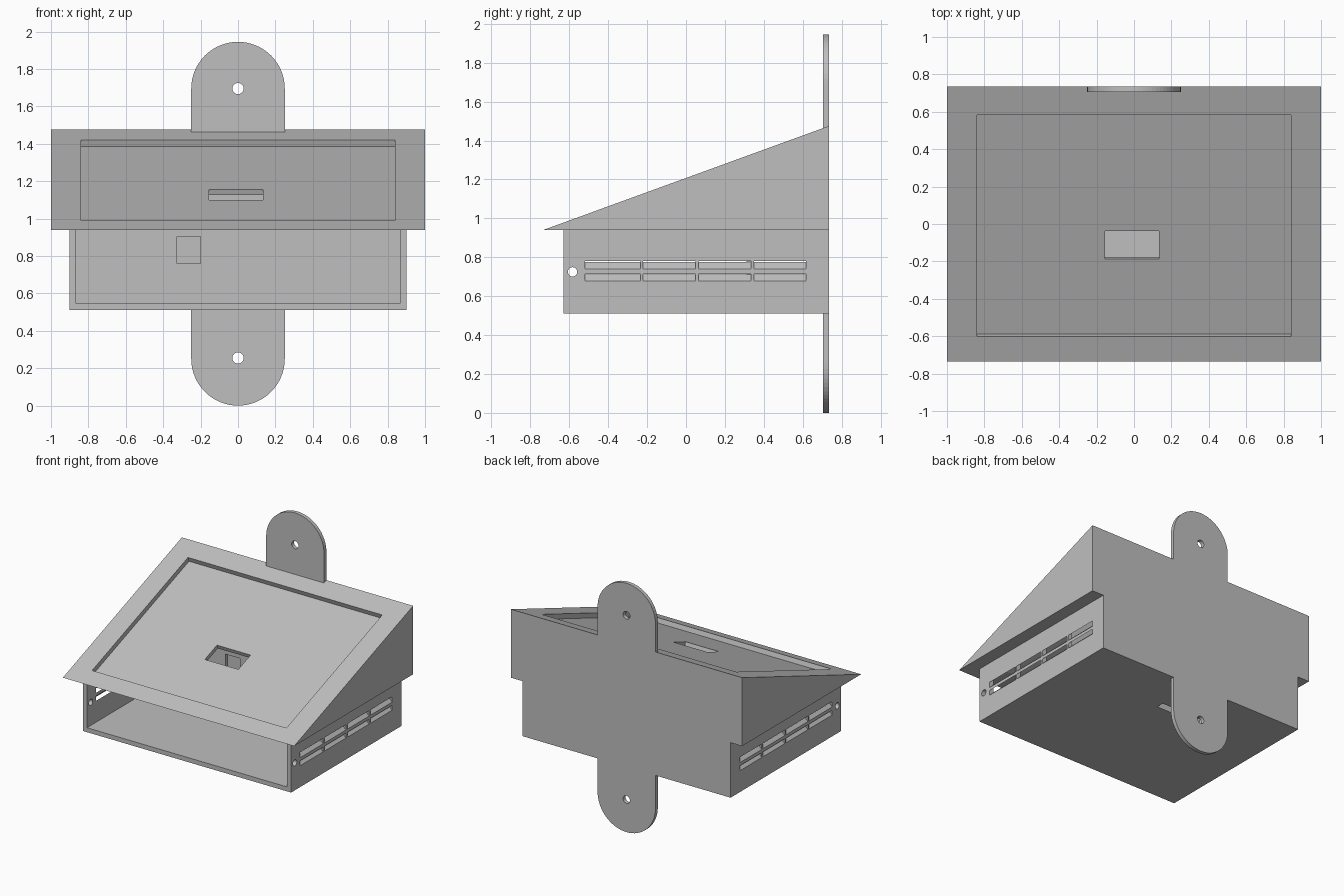
import bpy, bmesh
from math import sin, cos, pi, radians
from mathutils import Vector

cube = bpy.data.objects.get("Cube")
if cube:
    bpy.data.objects.remove(cube, do_unlink=True)

grey = bpy.data.materials.new("plain grey")
grey.use_nodes = True
GREY = (0.52, 0.52, 0.52, 1)
grey.diffuse_color = GREY
grey.node_tree.nodes["Principled BSDF"].inputs["Base Color"].default_value = GREY


def prism(name, points, sweep):
    """Closed solid made by sweeping a flat outline along a vector."""
    bm = bmesh.new()
    face = bm.faces.new([bm.verts.new(p) for p in points])
    out = bmesh.ops.extrude_face_region(bm, geom=[face])
    moved = [v for v in out["geom"] if isinstance(v, bmesh.types.BMVert)]
    bmesh.ops.translate(bm, verts=moved, vec=Vector(sweep))
    bmesh.ops.recalc_face_normals(bm, faces=bm.faces)
    mesh = bpy.data.meshes.new(name)
    bm.to_mesh(mesh)
    bm.free()
    mesh.materials.append(grey)
    obj = bpy.data.objects.new(name, mesh)
    bpy.context.collection.objects.link(obj)
    return obj


def side_prism(name, yz, half):
    """Outline in y and z, swept across the width."""
    return prism(name, [(-half, y, z) for y, z in yz], (2 * half, 0, 0))


def block(name, x, y, z):
    outline = [(x[0], y[0], z[0]), (x[1], y[0], z[0]), (x[1], y[0], z[1]), (x[0], y[0], z[1])]
    return prism(name, outline, (0, y[1] - y[0], 0))


def cut(obj, cutters):
    """Subtract the cutters for good, then discard them."""
    for c in cutters:
        c.hide_render = True
        mod = obj.modifiers.new("cut", "BOOLEAN")
        mod.operation, mod.solver, mod.object = "DIFFERENCE", "EXACT", c
    bpy.context.view_layer.update()
    graph = bpy.context.evaluated_depsgraph_get()
    mesh = bpy.data.meshes.new_from_object(obj.evaluated_get(graph))
    obj.modifiers.clear()
    obj.data = mesh
    for c in cutters:
        bpy.data.objects.remove(c, do_unlink=True)


BACK, TIP = 0.735, -0.735
BASE, SEAM = 0.51, 0.94
TILT = radians(20)
ALONG = Vector((0, cos(TILT), sin(TILT)))
DOWN = Vector((0, sin(TILT), -cos(TILT)))
RECESS, PANEL = 0.037, 0.031


def slope_z(y, depth=0):
    return SEAM + (y - TIP) * sin(TILT) / cos(TILT) - depth / cos(TILT)


def slope_cutter(name, x, y, top, bottom):
    """Pocket square to the sloping panel, between two depths below it."""
    a, b = [Vector((x[0], v, slope_z(v, max(top, 0)))) for v in y]
    start = min(top, 0) * DOWN
    a, b = a + start, b + start
    across = Vector((x[1] - x[0], 0, 0))
    return prism(name, [a, b, b + across, a + across], (bottom - top) * DOWN)


# Lower housing: open front, floor cable slot, vents and pin holes
housing = block("housing", (-0.9, 0.9), (-0.63, BACK), (BASE, SEAM))
cutters = [block("cavity", (-0.865, 0.865), (-0.8, 0.70), (0.545, 1.1)),
           block("cable_slot", (-0.32, 0.07), (0.34, 0.40), (0.4, 0.6))]
for side in (-1, 1):
    for y0 in (-0.52, -0.22, 0.065, 0.35):
        y1 = y0 + (0.285 if y0 < -0.5 else 0.268)
        for low, high in ((0.677, 0.715), (0.74, 0.782)):
            # vents slant down towards the outside
            outline = [(side * x, y0, z + 0.9 - x) for x, z in
                       ((0.92, low), (0.92, high), (0.85, high), (0.85, low))]
            cutters.append(prism("vent", outline, (0, y1 - y0, 0)))
ring = [2 * pi * i / 24 for i in range(24)]
cutters.append(side_prism("pin_hole", [(-0.583 + 0.024 * cos(t), 0.725 + 0.024 * sin(t))
                                       for t in ring], 1))
cut(housing, cutters)

# Sloping hood: hollow below, recessed panel with a window
hood = side_prism("hood", [(TIP, SEAM), (BACK, SEAM), (BACK, slope_z(BACK))], 1)
thick = RECESS + PANEL
inner_front = TIP + thick / sin(TILT)
cut(hood, [
    side_prism("hollow", [(inner_front + 0.001, SEAM - 0.1), (0.70, SEAM - 0.1),
                          (0.70, slope_z(0.70, thick)),
                          (inner_front + 0.001, SEAM)], 0.865),
    slope_cutter("recess", (-0.84, 0.84), (-0.602, 0.582), -0.05, RECESS),
])
cut(hood, [slope_cutter("window", (-0.155, 0.135), (-0.19, -0.04), RECESS - 0.005, thick + 0.02)])

# Inner partition with a cable opening
partition = side_prism("partition", [(0.31, 0.545), (0.34, 0.545), (0.34, slope_z(0.34, thick)),
                                     (0.31, slope_z(0.31, thick))], 0.865)
cut(partition, [block("opening", (-0.325, -0.20), (0.2, 0.5), (0.76, 0.905))])

# Mounting lugs with rounded ends and screw holes
FRONT = 0.705
arc = [pi * i / 32 for i in range(33)]
for name, centre, flip, root in (("upper_lug", 1.695, 1, 1.463), ("lower_lug", 0.25, -1, BASE)):
    outline = [(0.25 * cos(t), FRONT, centre + flip * 0.25 * sin(t)) for t in arc]
    outline += [(-0.25, FRONT, root), (0.25, FRONT, root)]
    lug = prism(name, outline, (0, BACK - FRONT, 0))
    hole = prism("screw_hole", [(0.03 * cos(t), 0.6, centre + 0.005 * (flip < 0) + 0.03 * sin(t))
                                for t in ring], (0, 0.3, 0))
    cut(lug, [hole])
